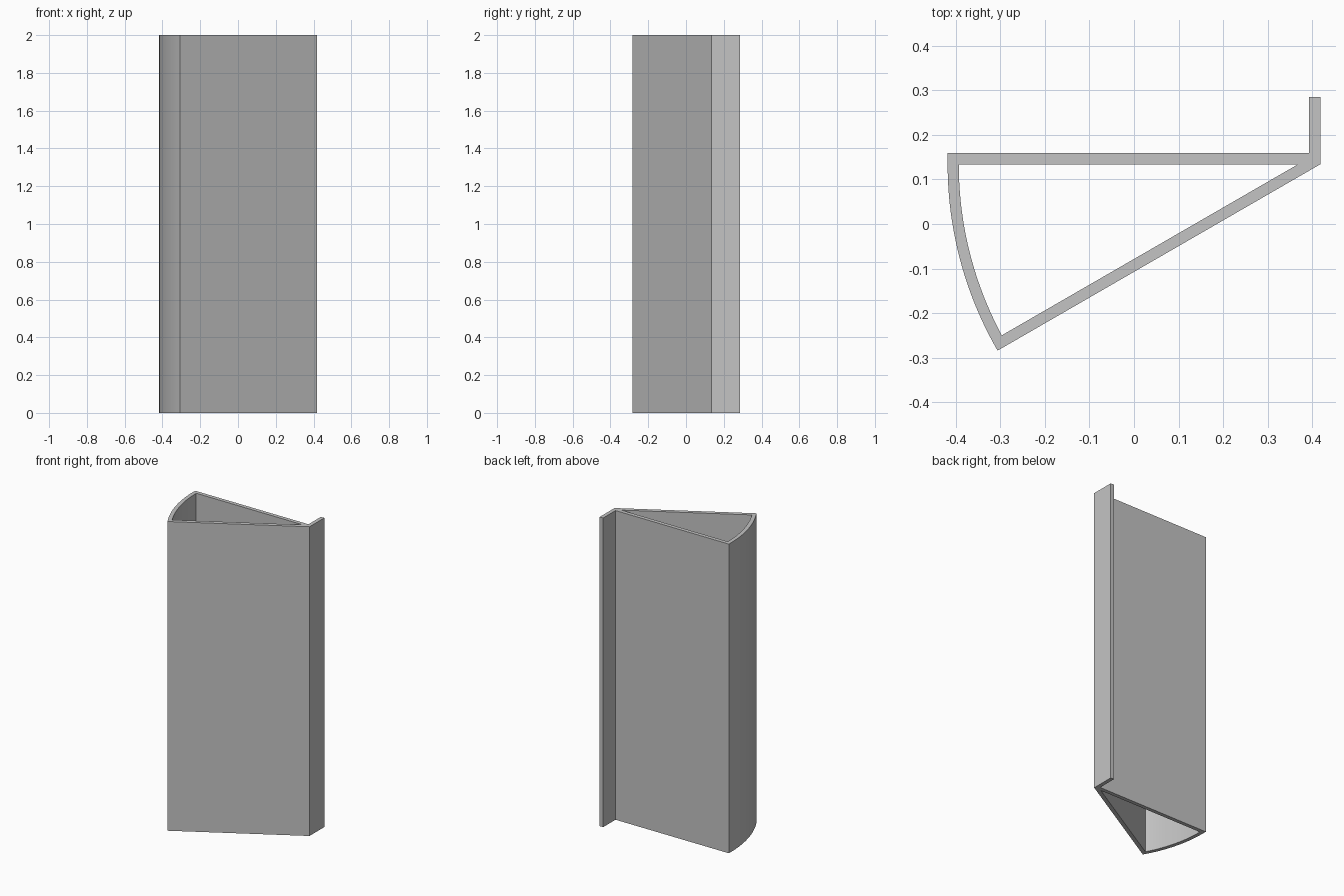
import bpy, bmesh, math
from mathutils import Vector

cube = bpy.data.objects.get("Cube")
if cube:
    bpy.data.objects.remove(cube, do_unlink=True)

HEIGHT, WALL, RADIUS = 2.0, 0.025, 0.836
SWEEP = math.radians(30)
HINGE = Vector((0.418, 0.134, 0))
STEPS = 24

grey = bpy.data.materials.new("plain grey")
grey.diffuse_color = (0.55, 0.55, 0.55, 1)
grey.use_nodes = True
grey.node_tree.nodes["Principled BSDF"].inputs["Base Color"].default_value = grey.diffuse_color


def arc(radius, sweep):
    """Points from the slanted wall up to the back wall, around the hinge corner."""
    angles = [math.pi + sweep * (1 - i / STEPS) for i in range(STEPS + 1)]
    return [HINGE + radius * Vector((math.cos(a), math.sin(a), 0)) for a in angles]


def add_loop(bm, points):
    verts = [bm.verts.new(p) for p in points]
    return [bm.edges.new((v, verts[i - 1])) for i, v in enumerate(verts)]


# Outer outline: curved wall, back wall and the flange standing behind the hinge
left, right = HINGE.x - RADIUS, HINGE.x
back, tip = HINGE.y + WALL, 0.285
outer = arc(RADIUS, SWEEP) + [
    Vector((left, back, 0)), Vector((right - WALL, back, 0)),
    Vector((right - WALL, tip, 0)), Vector((right, tip, 0)), HINGE]

# Inner outline: the hollow wedge, one wall thickness inside
inner_radius = RADIUS - WALL
inner = arc(inner_radius, SWEEP - math.asin(WALL / inner_radius))
inner.append(HINGE - Vector((WALL / math.sin(SWEEP), 0, 0)))

# Fill the ring and raise it into the open-ended tube
bm = bmesh.new()
edges = add_loop(bm, outer) + add_loop(bm, inner)
bmesh.ops.triangle_fill(bm, edges=edges, use_beauty=True)
raised = bmesh.ops.extrude_face_region(bm, geom=bm.faces[:])["geom"]
top = [g for g in raised if isinstance(g, bmesh.types.BMVert)]
bmesh.ops.translate(bm, verts=top, vec=(0, 0, HEIGHT))
bmesh.ops.recalc_face_normals(bm, faces=bm.faces[:])

mesh = bpy.data.meshes.new("wedge_channel")
bm.to_mesh(mesh)
bm.free()
mesh.materials.append(grey)
channel = bpy.data.objects.new("wedge_channel", mesh)
bpy.context.collection.objects.link(channel)

# Smooth the curved wall, keep the corners sharp
bpy.ops.object.select_all(action="DESELECT")
channel.select_set(True)
bpy.context.view_layer.objects.active = channel
bpy.ops.object.shade_smooth_by_angle(angle=math.radians(20))
